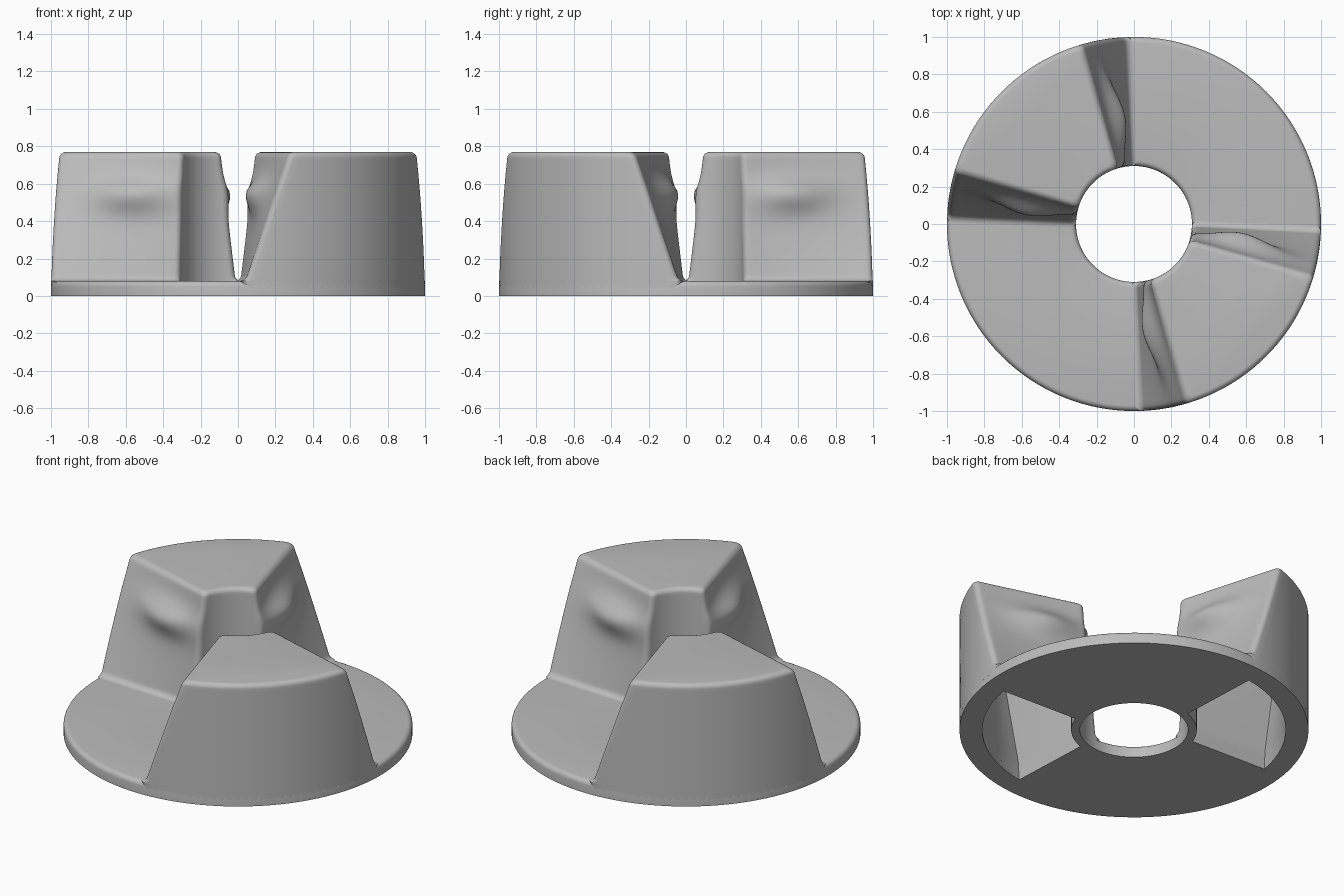
import bpy, bmesh
from math import sin, cos, asin, sqrt, exp, pi, radians

R_IN, R_OUT, BASE, TOP, FILLET = 0.31, 1.0, 0.08, 0.77, 0.03

old = bpy.data.objects.get("Cube")
if old:
    bpy.data.objects.remove(old)

grey = bpy.data.materials.new("plain grey")
grey.use_nodes = True
colour = (0.5, 0.5, 0.5, 1)
grey.diffuse_color = colour
grey.node_tree.nodes["Principled BSDF"].inputs["Base Color"].default_value = colour


def make_object(name, bm):
    bmesh.ops.recalc_face_normals(bm, faces=bm.faces[:])
    mesh = bpy.data.meshes.new(name)
    bm.to_mesh(mesh)
    bm.free()
    mesh.materials.append(grey)
    obj = bpy.data.objects.new(name, mesh)
    bpy.context.collection.objects.link(obj)
    return obj


def rounding(d):
    """Inset of a quarter-round at distance d from the sharp edge."""
    d = min(max(d, 0), FILLET)
    return FILLET - sqrt(FILLET ** 2 - (FILLET - d) ** 2)


def slope_angle(z):
    """Half angle of the wedge, narrowing with height."""
    t = min(max((z - BASE) / (TOP - BASE), 0), 1)
    return radians(42.7 - 14 * t)


def loft(name, rings, turn):
    """Skin a stack of closed outlines and cap both ends."""
    bm = bmesh.new()
    loops = [[bm.verts.new((r * cos(a + turn), r * sin(a + turn), z))
              for r, a, z in ring] for ring in rings]
    n = len(loops[0])
    for low, high in zip(loops, loops[1:]):
        for i in range(n):
            j = (i + 1) % n
            bm.faces.new((low[i], low[j], high[j], high[i]))
    bm.faces.new(loops[0])
    bm.faces.new(loops[-1])
    return make_object(name, bm)


def outline(z, r0, r1, half, radii, arc=32):
    """Annular sector; half(r) gives the half angle at each radius."""
    side = [(r, half(r)) for r in radii]
    steps = [1 - 2 * i / arc for i in range(1, arc)]
    pts = side + [(r1, half(r1) * s) for s in steps]
    pts += [(r, -a) for r, a in reversed(side)]
    pts += [(r0, -half(r0) * s) for s in steps]
    return [(r, a, z) for r, a in pts]


def lug_ring(z):
    inset = rounding(TOP - z)
    flare = rounding(z - BASE) if z >= BASE else 0
    r0, r1 = R_IN + inset, R_OUT - inset
    ease = [FILLET * (1 - cos(i * pi / 10)) for i in range(5)]
    span = r1 - r0 - 2 * FILLET
    radii = [r0 + e for e in ease]
    radii += [r0 + FILLET + span * i / 28 for i in range(29)]
    radii += [r1 - e for e in reversed(ease)]

    def half(r):
        corner = rounding(min(r - r0, r1 - r))
        width = 0.1 if z < 0.55 else 0.075
        bulge = 0.07 * exp(-((r - 0.58) / 0.2) ** 2 - ((z - 0.55) / width) ** 2)
        return slope_angle(z) - asin((inset + corner - flare - bulge) / r)
    return outline(z, r0, r1, half, radii)


def pocket_ring(z, slope_z):
    r0, r1 = 0.36, 0.87
    radii = [r0 + (r1 - r0) * i / 8 for i in range(9)]
    return outline(z, r0, r1, lambda r: slope_angle(slope_z) - asin(0.1 / r), radii, 16)


def cut(obj, cutter):
    mod = obj.modifiers.new("pocket", 'BOOLEAN')
    mod.operation = 'DIFFERENCE'
    mod.solver = 'EXACT'
    mod.object = cutter
    bpy.context.view_layer.objects.active = obj
    bpy.ops.object.modifier_apply(modifier=mod.name)


# Base ring turned from a profile with rounded upper edges
arc = [i * pi / 10 for i in range(6)]
profile = [(R_IN, 0), (R_OUT, 0)]
profile += [(R_OUT - FILLET + FILLET * cos(a), BASE - FILLET + FILLET * sin(a)) for a in arc]
profile += [(R_IN + FILLET - FILLET * sin(a), BASE - FILLET + FILLET * cos(a)) for a in arc]
bm = bmesh.new()
verts = [bm.verts.new((r, 0, z)) for r, z in profile]
edges = [bm.edges.new((verts[i - 1], v)) for i, v in enumerate(verts)]
bmesh.ops.spin(bm, geom=verts + edges, cent=(0, 0, 0), axis=(0, 0, 1),
               angle=2 * pi, steps=128, use_merge=True)
bmesh.ops.remove_doubles(bm, verts=bm.verts[:], dist=0.0001)
base = make_object("base_ring", bm)

# Height levels, finer where the edges are rounded
curve = [FILLET * (1 - cos(i * pi / 12)) for i in range(6)]
low, high = BASE + FILLET, TOP - FILLET
levels = [0.04] + [BASE + c for c in curve]
levels += [low + (high - low) * i / 36 for i in range(37)]
levels += [TOP - c for c in reversed(curve)]

# Two opposite hollow lugs
parts = [base]
for name, turn in (("front_left_lug", -45), ("back_right_lug", 135)):
    lug = loft(name, [lug_ring(z) for z in levels], radians(turn))
    pocket = loft("pocket_cutter", [pocket_ring(-0.05, 0), pocket_ring(0.12, 0.12),
                                    pocket_ring(0.67, 0.67)], radians(turn))
    pocket.hide_render = True
    cut(base, pocket)
    cut(lug, pocket)
    bpy.data.objects.remove(pocket)
    parts.append(lug)

# Smooth shading with crisp edges
for obj in bpy.context.view_layer.objects:
    obj.select_set(obj in parts)
bpy.context.view_layer.objects.active = base
bpy.ops.object.shade_smooth_by_angle(angle=radians(35))
